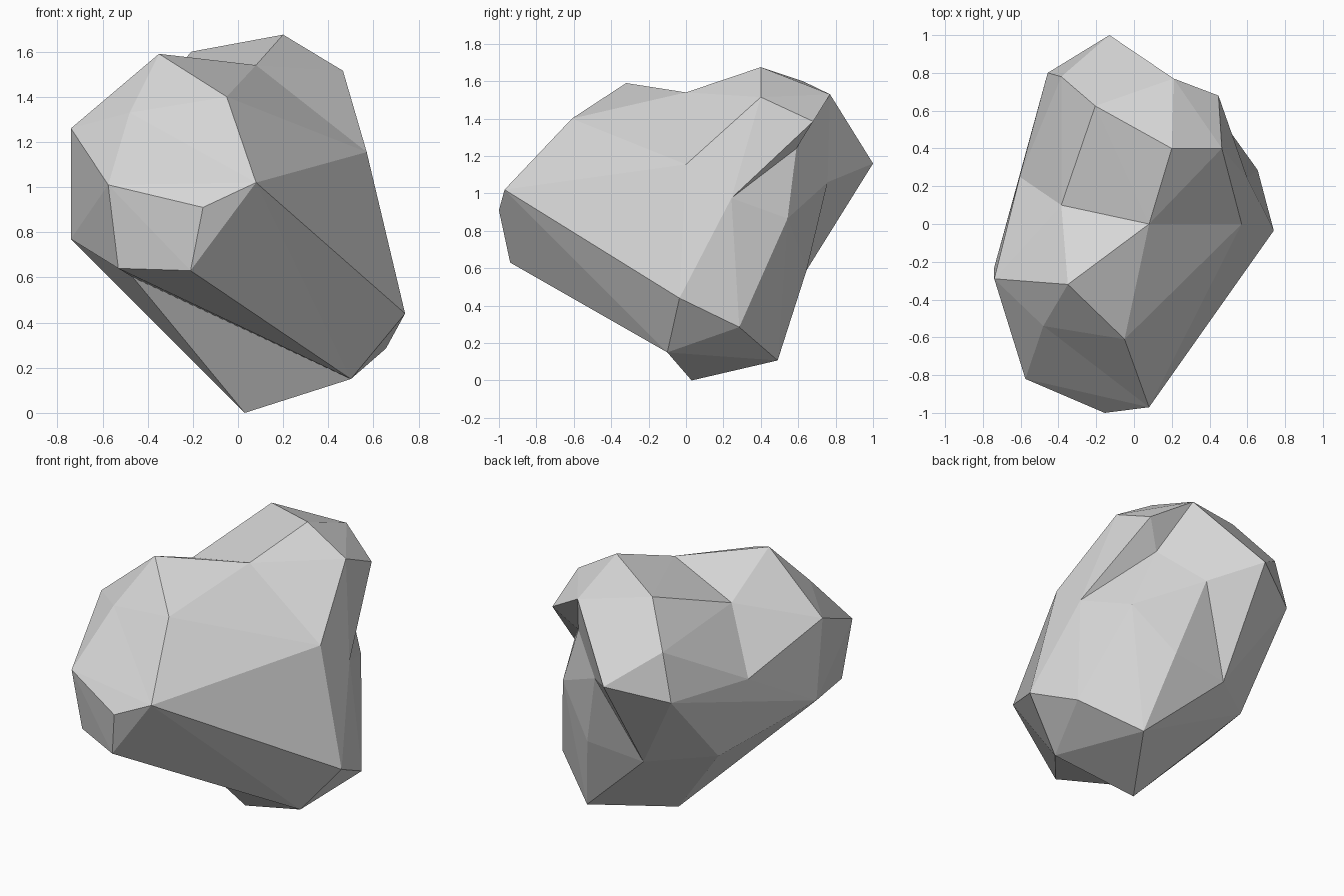
import bpy
import bmesh
from mathutils import Vector

if "Cube" in bpy.data.objects:
    bpy.data.objects.remove(bpy.data.objects["Cube"], do_unlink=True)

# Corners of the boulder, grouped by region
corners = {
    # front nose
    "nose_left": (.08, -.97, 1.02), "nose_tip": (-.155, -1, .91),
    "nose_base": (-.21, -.94, .63), "cheek": (-.575, -.82, 1.01),
    "cheek_base": (-.53, -.78, .64), "brow": (-.05, -.61, 1.4),
    "temple": (-.48, -.54, 1.33),
    # top
    "crown_front": (-.35, -.32, 1.59), "saddle": (.08, 0, 1.54),
    "peak": (.2, .4, 1.675), "crown_back": (-.205, .625, 1.6),
    "hollow": (-.385, .1, 1.41), "crown_left": (.465, .4, 1.515),
    "nape": (.21, .77, 1.53), "overhang": (.447, .68, 1.385),
    # right side
    "side_top": (-.74, -.29, 1.26), "side_base": (-.74, -.23, .77),
    "hip": (-.605, .25, 1.05), "haunch_top": (-.385, .78, 1.36),
    "haunch": (-.457, .8, 1.07), "belly": (-.48, .365, .58),
    # left side
    "shoulder": (.57, 0, 1.155), "elbow": (.6, .243, .975),
    "flank": (.74, -.035, .44), "flank_back": (.655, .285, .285),
    "notch": (.33, .59, 1.24), "notch_base": (.47, .543, .866),
    # back and underside
    "tail": (-.13, 1, 1.16), "back_dent": (.1, .757, 1.06),
    "back_low": (.23, .645, .59), "tail_base": (-.14, .62, .55),
    "foot_front": (.5, -.1, .15), "foot": (.03, .03, 0),
    "foot_back": (.34, .49, .107), "keel": (-.465, -.3, .6),
}

# Dented corners are puffed out for the hull, then pushed back in
puff = {"saddle": 1.08, "hollow": 1.18, "hip": 1.05, "temple": 1.03,
        "notch_base": 1.12, "back_dent": 1.2, "back_low": 1.1, "keel": 1.16}
centre = Vector((0, 0, .8))
notch_puffed = Vector((.462, .715, 1.225))

# Ridges that must run from each corner to its neighbours
ridges = {
    "notch": ["overhang", "elbow", "nape", "back_dent", "notch_base"],
    "notch_base": ["elbow", "flank_back", "back_dent", "back_low", "foot_back"],
    "elbow": ["flank_back", "overhang"],
    "back_low": ["foot_back", "back_dent", "tail_base"],
    "tail": ["back_dent", "tail_base", "nape", "haunch_top"],
    "tail_base": ["back_dent", "belly"],
    "saddle": ["crown_back", "hollow", "crown_front", "brow", "shoulder",
               "peak", "crown_left"],
    "shoulder": ["brow", "nose_left", "crown_left"],
    "nose_left": ["flank"],
    "crown_back": ["peak", "hollow", "haunch_top", "nape"],
    "hip": ["haunch_top", "hollow"],
    "haunch": ["haunch_top", "belly"],
    "belly": ["side_base"],
    "nose_base": ["foot_front"],
    "cheek_base": ["foot_front"],
    "keel": ["foot_front", "foot", "side_base", "cheek_base"],
    "peak": ["crown_left"],
}

bm = bmesh.new()
vert = {}
for name, co in corners.items():
    place = centre + (Vector(co) - centre) * puff.get(name, 1)
    vert[name] = bm.verts.new(notch_puffed if name == "notch" else place)
bmesh.ops.convex_hull(bm, input=list(bm.verts), use_existing_faces=False)
for name, co in corners.items():
    vert[name].co = co

pairs = [(vert[a], vert[b]) for a, ends in ridges.items() for b in ends]
wanted = {frozenset(pair) for pair in pairs}


def set_ridge(a, b):
    """Turn the edge that crosses a-b so that it joins them instead."""
    if any(e.other_vert(a) == b for e in a.link_edges):
        return
    for face in a.link_faces:
        for edge in face.edges:
            if a in edge.verts or frozenset(edge.verts) in wanted:
                continue
            if any(b in f.verts for f in edge.link_faces):
                bmesh.utils.edge_rotate(edge, True)
                return


for _ in range(3):
    for a, b in pairs:
        set_ridge(a, b)

loose = [v for v in bm.verts if not v.link_faces]
bmesh.ops.delete(bm, geom=loose, context="VERTS")
bmesh.ops.recalc_face_normals(bm, faces=list(bm.faces))

mesh = bpy.data.meshes.new("boulder")
bm.to_mesh(mesh)
bm.free()
boulder = bpy.data.objects.new("boulder", mesh)
bpy.context.collection.objects.link(boulder)

# Plain grey stone
stone = bpy.data.materials.new("grey_stone")
stone.use_nodes = True
colour = (.68, .68, .68, 1)
stone.diffuse_color = colour
stone.node_tree.nodes["Principled BSDF"].inputs["Base Color"].default_value = colour
mesh.materials.append(stone)
